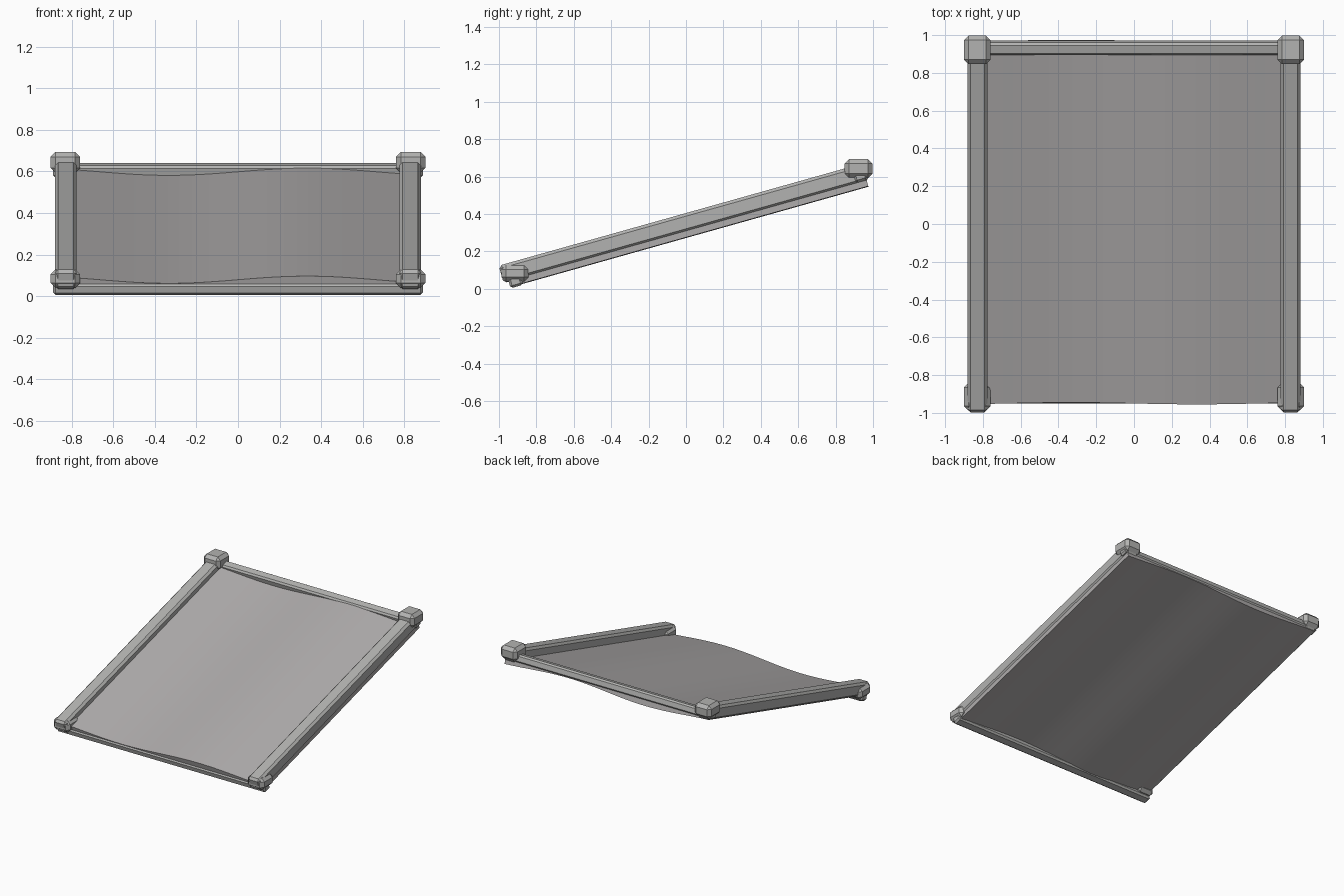
import bpy, bmesh, math
from mathutils import Matrix

cube = bpy.data.objects.get("Cube")
if cube:
    bpy.data.objects.remove(cube, do_unlink=True)


def material(name, rgb):
    m = bpy.data.materials.new(name)
    m.use_nodes = True
    m.diffuse_color = (*rgb, 1)
    m.node_tree.nodes["Principled BSDF"].inputs["Base Color"].default_value = (*rgb, 1)
    return m


FRAME = material("frame grey", (0.45, 0.45, 0.44))
PANEL = material("panel warm grey", (0.43, 0.415, 0.415))
TILT = math.atan(0.281)


def finish(bm, name, mat):
    bmesh.ops.recalc_face_normals(bm, faces=bm.faces)
    mesh = bpy.data.meshes.new(name)
    bm.to_mesh(mesh)
    bm.free()
    mesh.materials.append(mat)
    ob = bpy.data.objects.new(name, mesh)
    bpy.context.collection.objects.link(ob)
    return ob


def chamfered_box(name, size, loc, bevel, tilt=0.0):
    bm = bmesh.new()
    bmesh.ops.create_cube(bm, size=1, matrix=Matrix.Diagonal((*size, 1)))
    bmesh.ops.bevel(bm, geom=bm.edges[:], offset=bevel, segments=1,
                    profile=0.5, affect='EDGES')
    ob = finish(bm, name, FRAME)
    ob.location = loc
    ob.rotation_euler.x = tilt
    return ob


# Sloping side rails and the corner caps at both ends
for side, s in (("left", 1), ("right", -1)):
    chamfered_box(side + "_rail", (0.105, 2.03, 0.097),
                  (s * 0.828, -0.011, 0.352), 0.016, TILT)
    chamfered_box("front_" + side + "_cap", (0.142, 0.145, 0.09),
                  (s * 0.83, -0.915, 0.084), 0.024)
    chamfered_box("back_" + side + "_cap", (0.142, 0.15, 0.102),
                  (s * 0.83, 0.922, 0.643), 0.024)

# Cross bars under the caps
chamfered_box("front_bar", (1.78, 0.07, 0.057), (0, -0.912, 0.04), 0.012, TILT)
chamfered_box("back_bar", (1.78, 0.07, 0.06), (0, 0.932, 0.605), 0.012, TILT)

# Wavy sloping panel, extruded along its length from a sine cross-section
WIDTH, LENGTH, THICK, STEPS = 1.74, 1.98, 0.053, 48
bm = bmesh.new()
top, bottom = [], []
for i in range(STEPS + 1):
    x = WIDTH * (i / STEPS - 0.5)
    z = 0.018 * math.sin(x * math.tau / 1.33)
    top.append(bm.verts.new((x, 0, z)))
    bottom.append(bm.verts.new((x, 0, z - THICK)))
strip = [bm.faces.new((bottom[i], bottom[i + 1], top[i + 1], top[i]))
         for i in range(STEPS)]
ends = bmesh.ops.extrude_face_region(bm, geom=strip, use_keep_orig=True)
moved = [v for v in ends["geom"] if isinstance(v, bmesh.types.BMVert)]
bmesh.ops.translate(bm, verts=moved, vec=(0, LENGTH, 0))
panel = finish(bm, "wavy_panel", PANEL)
panel.location = (0, -0.95, 0.079)
panel.rotation_euler.x = TILT
bpy.ops.object.select_all(action='DESELECT')
panel.select_set(True)
bpy.context.view_layer.objects.active = panel
bpy.ops.object.shade_smooth_by_angle(angle=math.radians(30))
